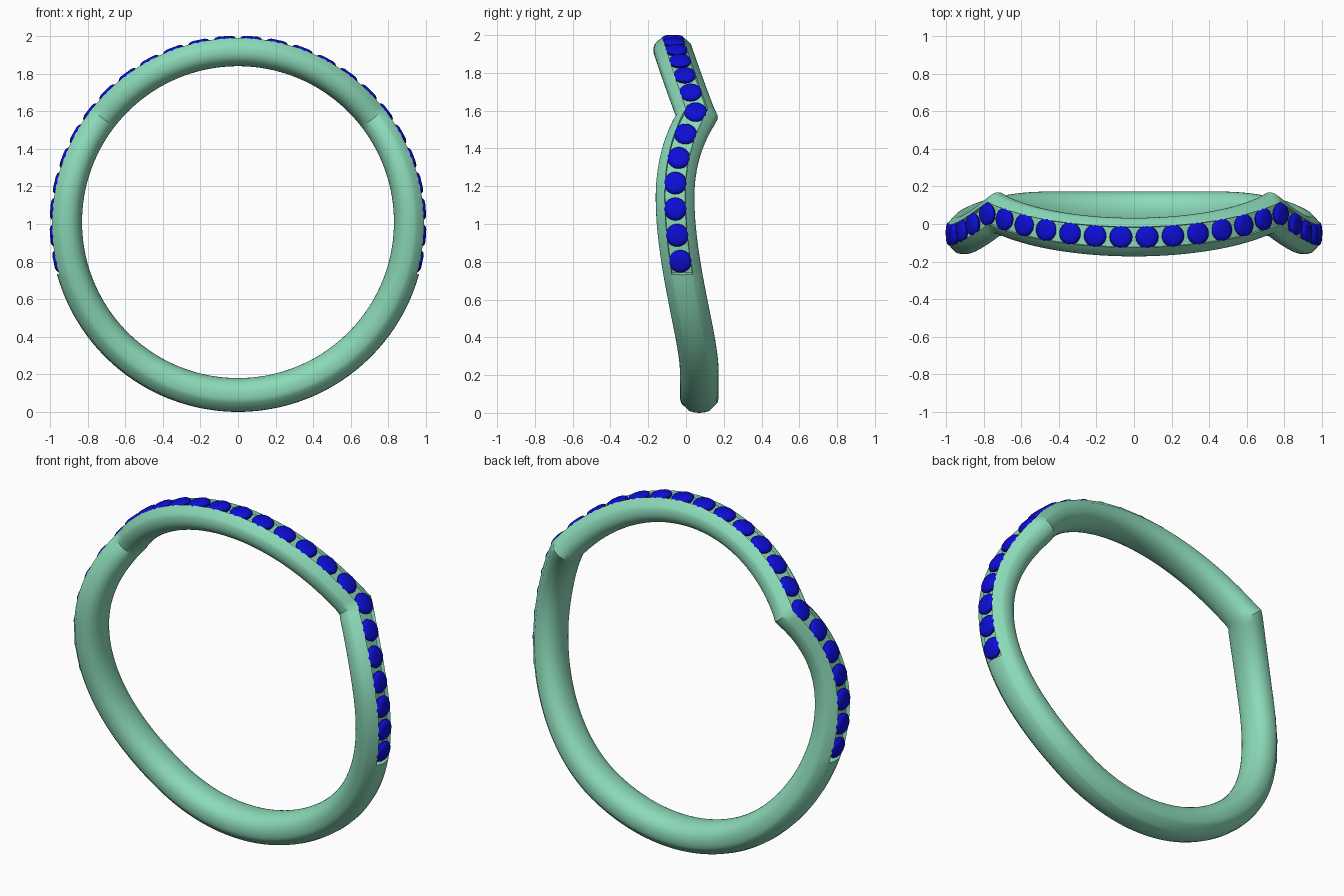
import bpy, bmesh
from math import sin, cos, radians, pi, sqrt
from mathutils import Matrix, Vector

if "Cube" in bpy.data.objects:
    bpy.data.objects.remove(bpy.data.objects["Cube"])

KINK, CHANNEL_END = 52.0, 105.5      # degrees from the top of the ring
HALF_W, SLOT, FLOOR = 0.1025, 0.055, 0.968


def material(name, rgb):
    m = bpy.data.materials.new(name)
    m.diffuse_color = (*rgb, 1)
    m.use_nodes = True
    m.node_tree.nodes["Principled BSDF"].inputs["Base Color"].default_value = m.diffuse_color
    return m


def sway(deg):
    """Sideways (y) offset of the band at an angle from the top."""
    a = abs(deg)
    if a <= KINK:
        return -0.07 + 0.128 * (a / KINK) ** 2
    if a <= 81:
        return -0.058 + 0.116 * ((81 - a) / (81 - KINK)) ** 2
    t = min((a - 81) / 68, 1)
    return -0.058 + 0.128 * t * t * (3 - 2 * t)


def slope(deg, e=0.05):
    """Mean steepness of the sway around an angle."""
    k = e * pi / 180 * 0.92
    fwd, back = sway(deg + e) - sway(deg), sway(deg) - sway(deg - e)
    return (abs(fwd) + abs(back)) / 2 / k


def point(deg, r, y):
    a = radians(deg)
    return Vector((r * sin(a), y, 1 + r * cos(a)))


def section(deg):
    """Rounded cross-section (side, radius), with a slot along the set part."""
    half_t = 0.08 + 0.005 * (1 - cos(radians(deg)))
    n = 2.2

    def outer(u):
        return 1 - half_t + half_t * (1 - abs(u / HALF_W) ** n) ** (1 / n)

    pts = []
    steps = 28
    start = radians(57)
    for i in range(steps + 1):       # from one slot edge round the inside to the other
        a = pi / 2 - start + (-(pi + 2 * (pi / 2 - start))) * i / steps
        c, s = cos(a), sin(a)
        u = HALF_W * abs(c) ** (2 / n) * (1 if c >= 0 else -1)
        h = half_t * abs(s) ** (2 / n) * (1 if s >= 0 else -1)
        if i in (0, steps):
            u = SLOT if i == 0 else -SLOT
            h = outer(u) - 1 + half_t
        pts.append((u, 1 - half_t + h))
    for u in (-0.052, -0.026, 0, 0.026, 0.052):
        pts.append((u, FLOOR if abs(deg) < CHANNEL_END else outer(u)))
    return pts


def finish(bm, name, mat, angle):
    bmesh.ops.recalc_face_normals(bm, faces=bm.faces)
    mesh = bpy.data.meshes.new(name)
    bm.to_mesh(mesh)
    bm.free()
    mesh.materials.append(mat)
    ob = bpy.data.objects.new(name, mesh)
    bpy.context.collection.objects.link(ob)
    bpy.ops.object.select_all(action='DESELECT')
    ob.select_set(True)
    bpy.context.view_layer.objects.active = ob
    bpy.ops.object.shade_smooth_by_angle(angle=radians(angle))
    return ob


# Band: sections swept round the circle, following the sway
angles = set(range(-178, 181, 2))
for s in (-1, 1):
    angles |= {s * (CHANNEL_END - 0.1), s * (CHANNEL_END + 0.1)}
bm = bmesh.new()
rings = []
for d in sorted(angles):
    widen = sqrt(1 + slope(d) ** 2)
    rings.append([bm.verts.new(point(d, r, sway(d) + u * widen)) for u, r in section(d)])
for r0, r1 in zip(rings, rings[1:] + rings[:1]):
    for j in range(len(r0)):
        k = (j + 1) % len(r0)
        bm.faces.new((r0[j], r0[k], r1[k], r1[j]))
finish(bm, "ring_band", material("band_green", (0.26, 0.70, 0.48)), 32)

# Stones: low domed discs seated in the slot, mirrored left and right
bm = bmesh.new()
profile = [(0.047, 0.955), (0.061, 0.980), (0.059, 0.987), (0.050, 0.997), (0.034, 1.002)]
SIDES = 20
for i in range(13):
    for s in (-1, 1):
        d = s * (4.06 + 8.13 * i)
        radial = point(d, 1, 0) - Vector((0, 0, 1))
        tangent = (point(d + 0.5, 1, sway(d + 0.5)) - point(d - 0.5, 1, sway(d - 0.5))).normalized()
        across = radial.cross(tangent).normalized()
        base = Vector((0, sway(d), 1))
        loops = []
        for rad, h in profile:
            loops.append([bm.verts.new(base + radial * h
                                       + tangent * rad * cos(2 * pi * k / SIDES)
                                       + across * rad * sin(2 * pi * k / SIDES))
                          for k in range(SIDES)])
        for a, b in zip(loops, loops[1:]):
            for k in range(SIDES):
                m = (k + 1) % SIDES
                bm.faces.new((a[k], a[m], b[m], b[k]))
        bm.faces.new(loops[0][::-1])
        bm.faces.new(loops[-1])
finish(bm, "channel_stones", material("stone_blue", (0.004, 0.004, 0.68)), 35)
